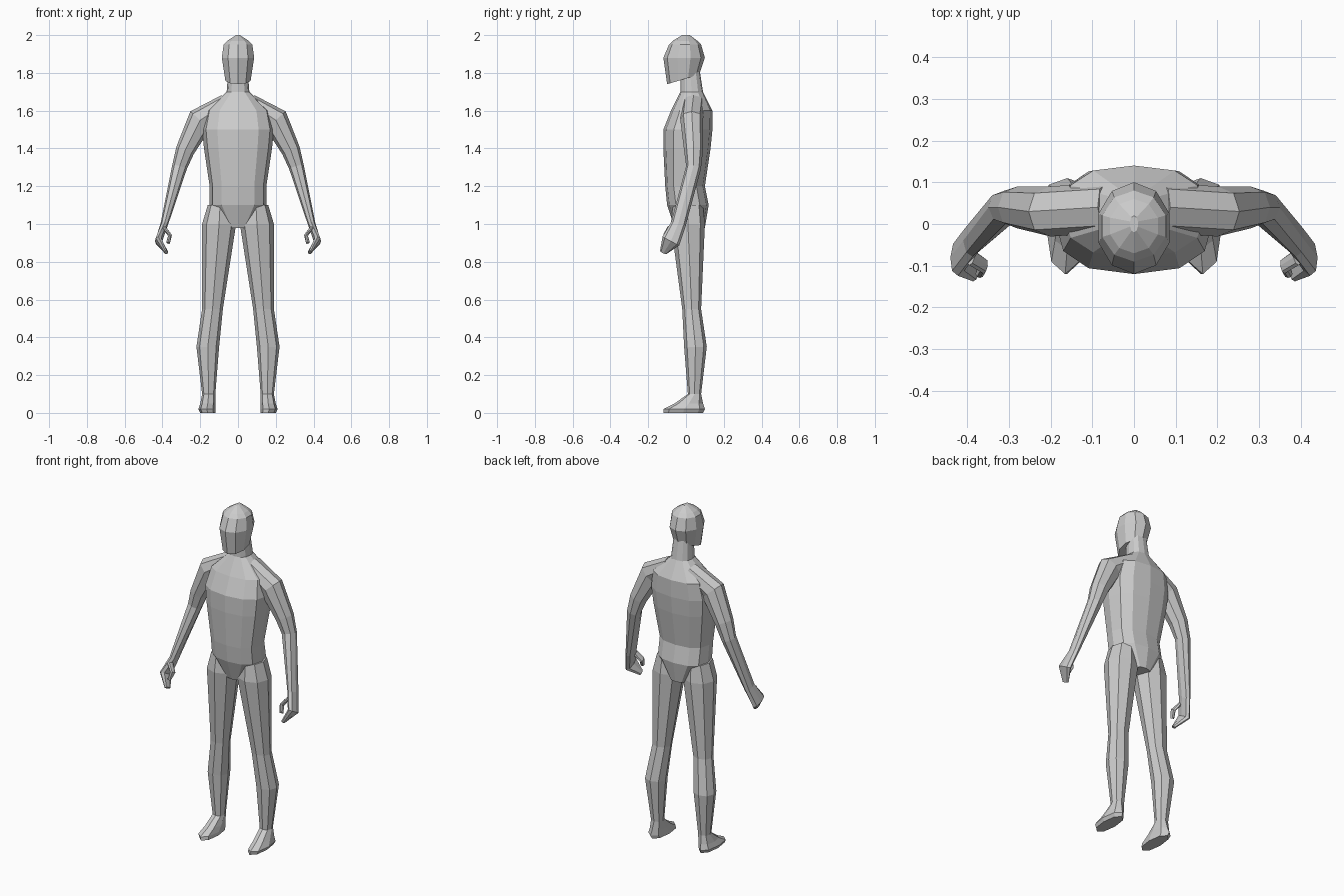
import bpy
import bmesh
from math import sin, cos, tau, copysign
from mathutils import Vector

cube = bpy.data.objects.get("Cube")
if cube:
    bpy.data.objects.remove(cube, do_unlink=True)

grey = bpy.data.materials.new("plain_grey")
grey.use_nodes = True
grey.diffuse_color = (0.6, 0.6, 0.6, 1)
bsdf = grey.node_tree.nodes["Principled BSDF"]
bsdf.inputs["Base Color"].default_value = grey.diffuse_color


def section(sides, power):
    """Unit cross-section starting at the front; a low power is boxier."""
    angles = [tau * i / sides for i in range(sides)]
    return [(copysign(abs(sin(a)) ** power, sin(a)),
             -copysign(abs(cos(a)) ** power, cos(a))) for a in angles]


LIMB = section(sides=8, power=0.9)
TORSO = section(sides=12, power=0.8)
HEAD = section(sides=10, power=1)


def loft(name, rings, mirror=False):
    """Skin a list of rings, cap both ends, optionally mirror across x."""
    bm = bmesh.new()
    loops = [[bm.verts.new(point) for point in ring] for ring in rings]
    for low, high in zip(loops, loops[1:]):
        for i in range(len(low)):
            bm.faces.new((low[i - 1], low[i], high[i], high[i - 1]))
    bm.faces.new(loops[0])
    bm.faces.new(loops[-1])
    bmesh.ops.recalc_face_normals(bm, faces=bm.faces)
    mesh = bpy.data.meshes.new(name)
    bm.to_mesh(mesh)
    bm.free()
    mesh.materials.append(grey)
    obj = bpy.data.objects.new(name, mesh)
    bpy.context.collection.objects.link(obj)
    if mirror:
        obj.modifiers.new("mirror", 'MIRROR').use_axis[0] = True


def level(profile, z, inner, outer, front, back, tilt=0):
    """Horizontal ring filling an x and y range; tilt raises the back."""
    middle = Vector((inner + outer, front + back)) / 2
    ring = []
    for u, v in profile:
        x = middle.x + u * (outer - inner) / 2
        y = middle.y + v * (back - front) / 2
        ring.append(Vector((x, y, z + tilt * y)))
    return ring


def body(z, width, front, back):
    return level(TORSO, z, -width, width, front, back)


def skull(z, width, front, back, tilt=0):
    return level(HEAD, z, -width, width, front, back, tilt)


def leg(z, inner, outer, front, back):
    return level(LIMB, z, inner, outer, front, back)


def joint(x, y, z, thick, deep):
    return Vector((x, y, z)), thick, deep


def along(joints):
    """Rings square to the path through the joints."""
    path = [place for place, thick, deep in joints]
    befores = path[:1] + path[:-1]
    afters = path[1:] + path[-1:]
    rings = []
    for (place, thick, deep), before, after in zip(joints, befores, afters):
        heading = (after - before).normalized()
        side = heading.cross(Vector((0, 1, 0))).normalized()
        depth = side.cross(heading)
        rings.append([place + side * u * thick + depth * v * deep
                      for u, v in LIMB])
    return rings


# Torso from crotch to the top of the neck
loft("torso_and_neck", [
    body(z=0.98, width=0.06, front=-0.06, back=0.1),
    body(z=1.1, width=0.15, front=-0.1, back=0.12),
    body(z=1.2, width=0.15, front=-0.11, back=0.1),
    body(z=1.4, width=0.18, front=-0.12, back=0.13),
    body(z=1.5, width=0.19, front=-0.12, back=0.14),
    body(z=1.6, width=0.17, front=-0.08, back=0.14),
    body(z=1.7, width=0.06, front=-0.03, back=0.09),
    body(z=1.83, width=0.05, front=-0.03, back=0.07),
])

# Head, with the jaw line rising towards the back
loft("head", [
    skull(z=1.77, width=0.07, front=-0.1, back=0.07, tilt=0.3),
    skull(z=1.88, width=0.09, front=-0.12, back=0.1),
    skull(z=1.95, width=0.08, front=-0.09, back=0.08),
    skull(z=1.97, width=0.06, front=-0.07, back=0.06),
    skull(z=2, width=0.01, front=-0.02, back=0.02),
])

# Leg from hip through knee, calf and ankle to the sole
loft("leg_and_foot", [
    leg(z=1.1, inner=0.03, outer=0.16, front=-0.07, back=0.09),
    leg(z=1, inner=0.01, outer=0.19, front=-0.08, back=0.1),
    leg(z=0.55, inner=0.08, outer=0.19, front=-0.02, back=0.08),
    leg(z=0.35, inner=0.1, outer=0.22, front=-0.01, back=0.11),
    leg(z=0.1, inner=0.12, outer=0.19, front=0.01, back=0.08),
    leg(z=0.05, inner=0.12, outer=0.2, front=-0.06, back=0.09),
    leg(z=0.02, inner=0.12, outer=0.21, front=-0.12, back=0.1),
    leg(z=0, inner=0.12, outer=0.2, front=-0.12, back=0.09),
], mirror=True)

# Arm from collar through shoulder, elbow and wrist to the fingertips
loft("arm_and_hand", along([
    joint(x=0.06, y=0.04, z=1.64, thick=0.05, deep=0.06),
    joint(x=0.2, y=0.03, z=1.55, thick=0.07, deep=0.06),
    joint(x=0.28, y=0.04, z=1.39, thick=0.05, deep=0.05),
    joint(x=0.31, y=0.04, z=1.3, thick=0.04, deep=0.04),
    joint(x=0.39, y=-0.04, z=1, thick=0.02, deep=0.04),
    joint(x=0.42, y=-0.08, z=0.91, thick=0.02, deep=0.05),
    joint(x=0.38, y=-0.12, z=0.85, thick=0.01, deep=0.02),
]), mirror=True)

# Thumb on the inner side of the hand
loft("thumb", along([
    joint(x=0.39, y=-0.08, z=0.98, thick=0.01, deep=0.02),
    joint(x=0.36, y=-0.1, z=0.94, thick=0.01, deep=0.02),
    joint(x=0.37, y=-0.12, z=0.9, thick=0.01, deep=0.01),
]), mirror=True)
